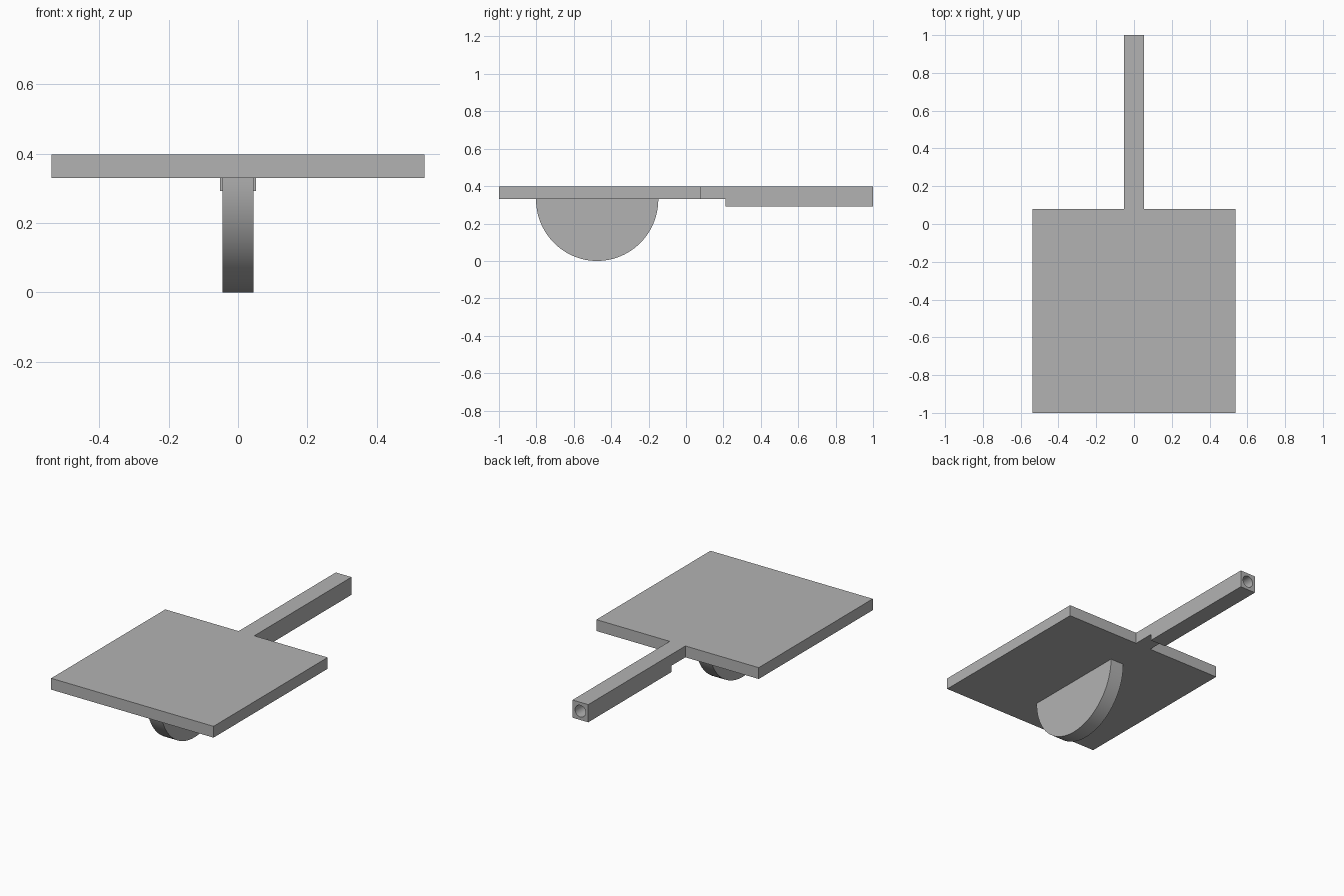
import bpy
import bmesh
import math

default = bpy.data.objects.get("Cube")
if default:
    bpy.data.objects.remove(default, do_unlink=True)

grey = bpy.data.materials.new("plain grey")
grey.use_nodes = True
colour = (0.45, 0.45, 0.45, 1)
grey.diffuse_color = colour
grey.node_tree.nodes["Principled BSDF"].inputs["Base Color"].default_value = colour

TOP, UNDER = 0.398, 0.33


def side_extrusion(name, profile, half_width):
    """Extrude a (y, z) outline evenly to both sides of x = 0."""
    bm = bmesh.new()
    face = bm.faces.new([bm.verts.new((-half_width, y, z)) for y, z in profile])
    new = bmesh.ops.extrude_face_region(bm, geom=[face])["geom"]
    verts = [v for v in new if isinstance(v, bmesh.types.BMVert)]
    bmesh.ops.translate(bm, verts=verts, vec=(2 * half_width, 0, 0))
    bmesh.ops.recalc_face_normals(bm, faces=bm.faces)
    mesh = bpy.data.meshes.new(name)
    bm.to_mesh(mesh)
    bm.free()
    mesh.materials.append(grey)
    obj = bpy.data.objects.new(name, mesh)
    bpy.context.collection.objects.link(obj)
    return obj


def combine(target, other, operation):
    """Apply a boolean and discard the second solid."""
    mod = target.modifiers.new(operation.title(), "BOOLEAN")
    mod.operation = operation
    mod.solver = "EXACT"
    mod.object = other
    bpy.context.view_layer.objects.active = target
    bpy.ops.object.modifier_apply(modifier=mod.name)
    bpy.data.objects.remove(other, do_unlink=True)


# Square board
board = side_extrusion("board_with_handle", [
    (-1, UNDER), (0.08, UNDER), (0.08, TOP), (-1, TOP)], 0.538)

# Handle, thinner where it joins the board
handle = side_extrusion("handle", [
    (0, UNDER), (0.21, UNDER), (0.21, 0.292), (1, 0.292), (1, TOP), (0, TOP)], 0.052)

# Round bore in the handle end
bpy.ops.mesh.primitive_cylinder_add(vertices=48, radius=0.035, depth=0.6,
                                    location=(0, 1, 0.345),
                                    rotation=(math.pi / 2, 0, 0))
bore = bpy.context.object
bore.data.materials.append(grey)
combine(handle, bore, "DIFFERENCE")
combine(board, handle, "UNION")

# Half-round rocker under the board
steps = 48
arc = [(-0.475 - 0.327 * math.cos(math.pi * i / steps),
        UNDER - UNDER * math.sin(math.pi * i / steps)) for i in range(steps + 1)]
rocker = side_extrusion("half_round_rocker", arc, 0.045)

for obj in (board, rocker):
    bpy.ops.object.select_all(action="DESELECT")
    obj.select_set(True)
    bpy.context.view_layer.objects.active = obj
    bpy.ops.object.shade_smooth_by_angle(angle=math.radians(30))
